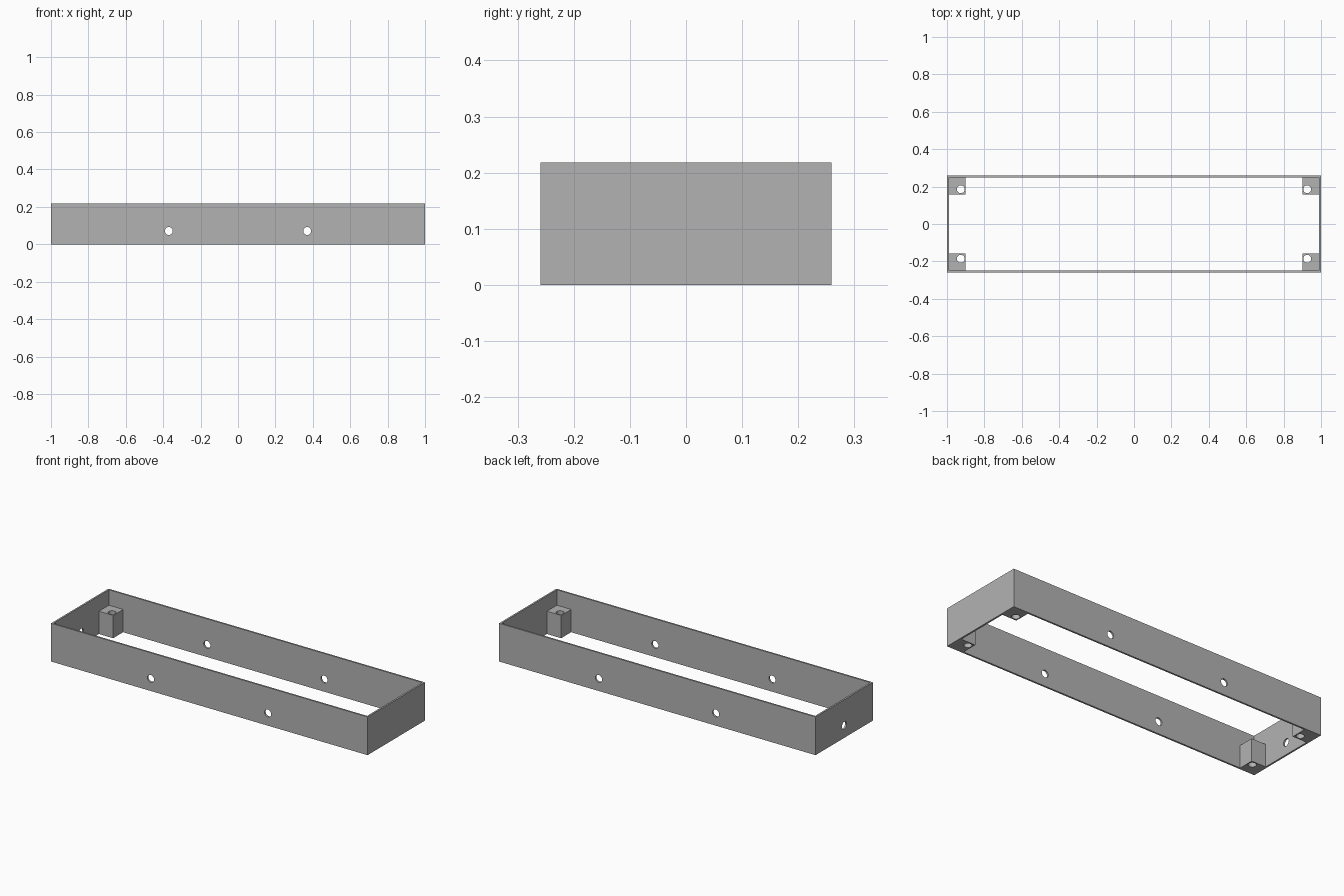
import bpy
import math

if "Cube" in bpy.data.objects:
    bpy.data.objects.remove(bpy.data.objects["Cube"])

# Overall sizes
HX, HY, HEIGHT, WALL = 1.0, 0.259, 0.218, 0.01
POST, POST_H = 0.09, 0.13          # corner post width and height
HOLE_R, HOLE_Z = 0.021, 0.071

grey = bpy.data.materials.new("grey")
grey.diffuse_color = (0.45, 0.45, 0.45, 1)
grey.use_nodes = True
grey.node_tree.nodes["Principled BSDF"].inputs["Base Color"].default_value = grey.diffuse_color


def box(name, lo, hi):
    bpy.ops.mesh.primitive_cube_add(size=1)
    ob = bpy.context.object
    ob.name = name
    ob.location = [(a + b) / 2 for a, b in zip(lo, hi)]
    ob.scale = [b - a for a, b in zip(lo, hi)]
    bpy.ops.object.transform_apply()
    ob.data.materials.append(grey)
    return ob


def rod(name, loc, length, rot=(0, 0, 0), radius=HOLE_R):
    bpy.ops.mesh.primitive_cylinder_add(vertices=32, radius=radius, depth=length,
                                        location=loc, rotation=rot)
    ob = bpy.context.object
    ob.name = name
    bpy.ops.object.transform_apply()
    ob.data.materials.append(grey)
    return ob


def combine(target, tool, operation):
    mod = target.modifiers.new(operation, 'BOOLEAN')
    mod.operation = operation
    mod.solver = 'EXACT'
    mod.object = tool
    bpy.context.view_layer.objects.active = target
    bpy.ops.object.modifier_apply(modifier=mod.name)
    bpy.data.objects.remove(tool)


# Open rectangular frame
frame = box("frame", (-HX, -HY, 0), (HX, HY, HEIGHT))
ix, iy = HX - WALL, HY - WALL
combine(frame, box("cavity", (-ix, -iy, -0.1), (ix, iy, 0.4)), 'DIFFERENCE')

# Corner posts, reaching half way into the walls, then their screw holes
corners = [(sx, sy) for sx in (-1, 1) for sy in (-1, 1)]
for sx, sy in corners:
    xs = sorted((sx * (ix - POST), sx * (ix + WALL / 2)))
    ys = sorted((sy * (iy - POST), sy * (iy + WALL / 2)))
    combine(frame, box("corner_post", (xs[0], ys[0], 0), (xs[1], ys[1], POST_H)), 'UNION')
for sx, sy in corners:
    combine(frame, rod("screw_hole", (sx * 0.926, sy * 0.186, 0.07), 0.4), 'DIFFERENCE')

# Holes through both long walls, and one through the left end wall
for x in (-0.37, 0.37):
    combine(frame, rod("side_hole", (x, 0, HOLE_Z), 1, (math.pi / 2, 0, 0)), 'DIFFERENCE')
combine(frame, rod("end_hole", (-HX, 0, HOLE_Z), 0.1, (0, math.pi / 2, 0)), 'DIFFERENCE')

# Smooth hole walls, sharp edges elsewhere
bpy.ops.object.select_all(action='DESELECT')
frame.select_set(True)
bpy.context.view_layer.objects.active = frame
bpy.ops.object.shade_smooth_by_angle(angle=math.radians(30))
